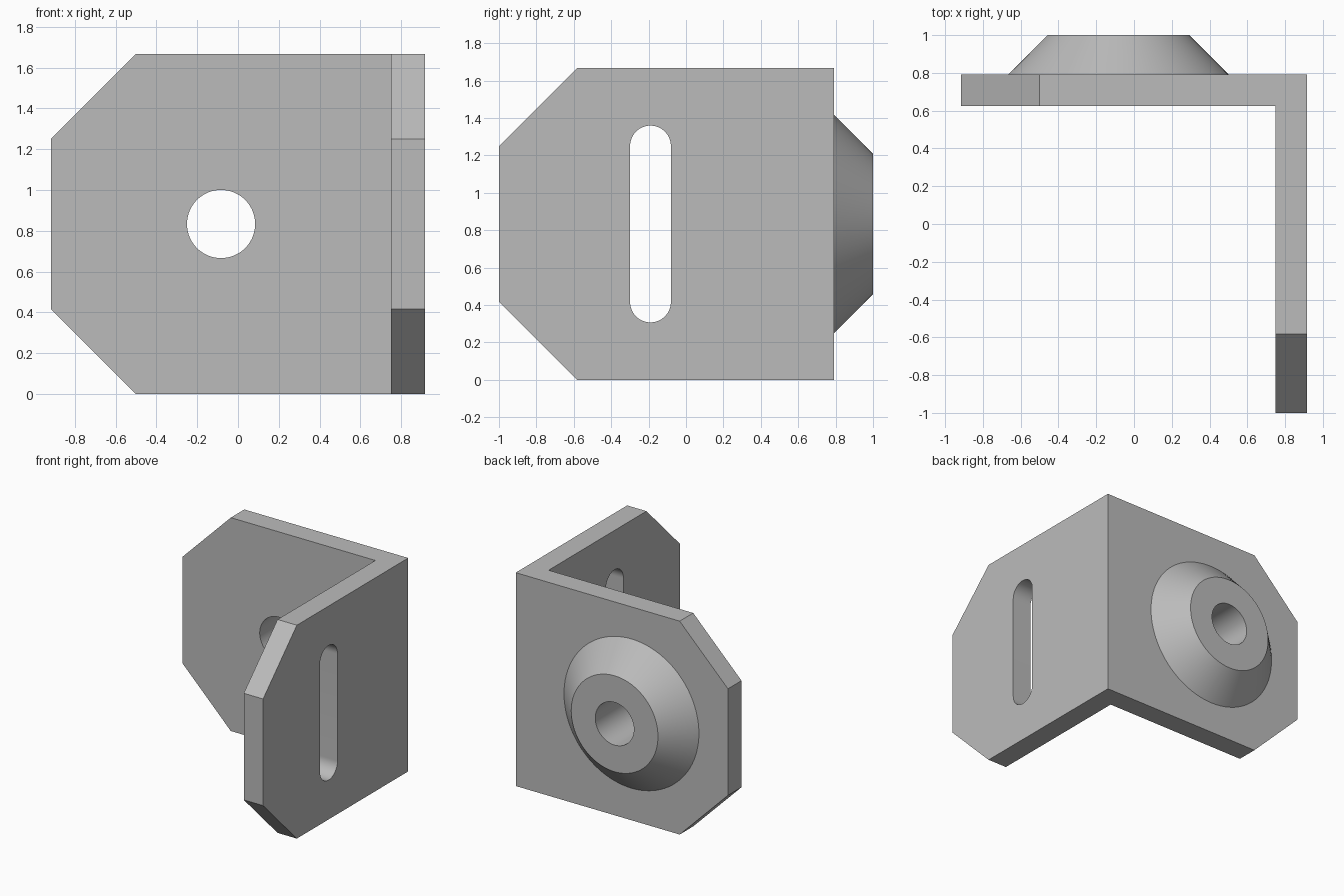
import bpy, bmesh, math
from mathutils import Vector, Matrix

if "Cube" in bpy.data.objects:
    bpy.data.objects.remove(bpy.data.objects["Cube"], do_unlink=True)

HEIGHT, HALF_X, WALL, CHAMFER = 1.667, 0.917, 0.167, 0.417
FRONT, BACK, BOSS_END = -1.0, 0.792, 1.0
MID_Z = HEIGHT / 2
BOSS_X = -0.083

grey = bpy.data.materials.new("plain grey")
grey.use_nodes = True
grey.diffuse_color = (0.5, 0.5, 0.5, 1)
grey.node_tree.nodes["Principled BSDF"].inputs["Base Color"].default_value = grey.diffuse_color


def add_object(name, bm):
    bmesh.ops.recalc_face_normals(bm, faces=bm.faces)
    mesh = bpy.data.meshes.new(name)
    bm.to_mesh(mesh)
    bm.free()
    mesh.materials.append(grey)
    obj = bpy.data.objects.new(name, mesh)
    bpy.context.collection.objects.link(obj)
    return obj


def prism(bm, outline, direction):
    """Extrude a closed outline of 3D points along a vector."""
    face = bm.faces.new([bm.verts.new(p) for p in outline])
    out = bmesh.ops.extrude_face_region(bm, geom=[face])
    moved = [g for g in out["geom"] if isinstance(g, bmesh.types.BMVert)]
    bmesh.ops.translate(bm, vec=Vector(direction), verts=moved)


def cone_y(name, r_front, r_back, y0, y1):
    """Round part on the boss axis, running from y0 to y1."""
    bm = bmesh.new()
    place = Matrix.Translation((BOSS_X, (y0 + y1) / 2, MID_Z)) @ Matrix.Rotation(-math.pi / 2, 4, "X")
    bmesh.ops.create_cone(bm, cap_ends=True, segments=96, radius1=r_front,
                          radius2=r_back, depth=y1 - y0, matrix=place)
    return add_object(name, bm)


def combine(target, tool, operation):
    mod = target.modifiers.new(operation.lower(), "BOOLEAN")
    mod.operation, mod.solver, mod.object = operation, "EXACT", tool
    bpy.context.view_layer.objects.active = target
    bpy.ops.object.modifier_apply(modifier=mod.name)
    bpy.data.objects.remove(tool, do_unlink=True)


# L-shaped body with the free corners of both plates cut at 45 degrees
bm = bmesh.new()
inner_x, inner_y = HALF_X - WALL, BACK - WALL
prism(bm, [(-HALF_X, inner_y, 0), (inner_x, inner_y, 0), (inner_x, FRONT, 0),
           (HALF_X, FRONT, 0), (HALF_X, BACK, 0), (-HALF_X, BACK, 0)], (0, 0, HEIGHT))


def is_free_corner(edge):
    a, b = (v.co for v in edge.verts)
    flat = abs(a.z - b.z) < 0.01
    at_end = max(a.x, b.x) < 0.01 - HALF_X or max(a.y, b.y) < FRONT + 0.01
    return flat and at_end


bmesh.ops.bevel(bm, geom=[e for e in bm.edges if is_free_corner(e)], offset=CHAMFER,
                offset_type="OFFSET", segments=1, affect="EDGES", clamp_overlap=False)
bracket = add_object("angle_bracket", bm)

# Conical boss on the back plate, slightly sunk in, with a through hole
sink = 0.05
combine(bracket, cone_y("boss", 0.583 + sink, 0.375, BACK - sink, BOSS_END), "UNION")
combine(bracket, cone_y("bore", WALL, WALL, inner_y - 0.1, BOSS_END + 0.1), "DIFFERENCE")

# Long slot in the side plate
radius, reach, slot_y, steps = 0.109, 0.417, -0.19, 32
outline = []
for side in (1, -1):
    for i in range(steps + 1):
        a = math.pi * i / steps
        outline.append((inner_x - 0.1, slot_y + side * radius * math.cos(a),
                        MID_Z + side * (reach + radius * math.sin(a))))
bm = bmesh.new()
prism(bm, outline, (WALL + 0.2, 0, 0))
combine(bracket, add_object("slot", bm), "DIFFERENCE")

# Smooth round walls, crisp edges
bpy.ops.object.select_all(action="DESELECT")
bracket.select_set(True)
bpy.context.view_layer.objects.active = bracket
bpy.ops.object.shade_smooth_by_angle(angle=math.radians(30))
